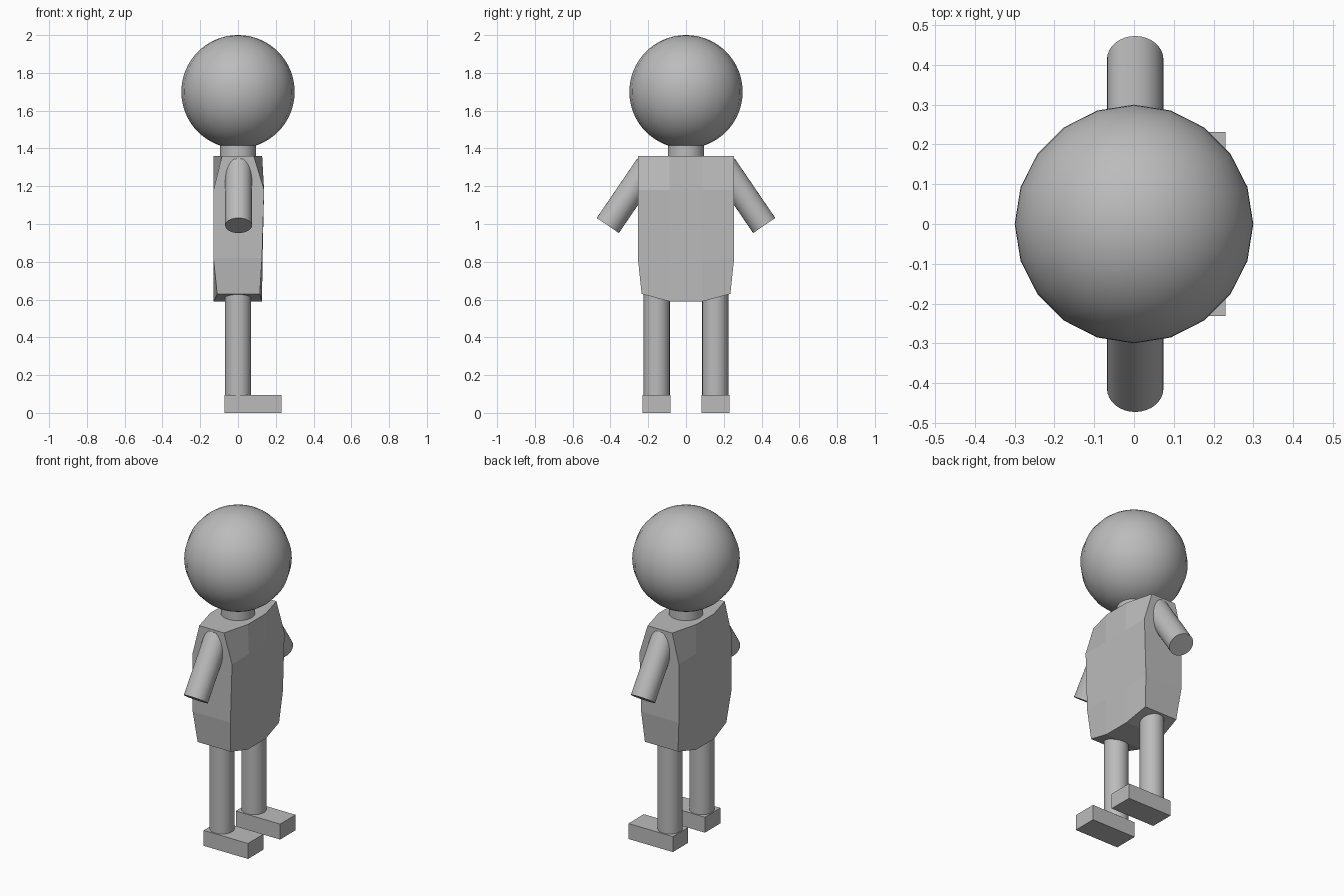
import bpy, bmesh
from mathutils import Vector

cube = bpy.data.objects.get("Cube")
if cube:
    bpy.data.objects.remove(cube, do_unlink=True)

GREY = (0.5, 0.5, 0.5, 1)
grey = bpy.data.materials.new("plain_grey")
grey.use_nodes = True
grey.diffuse_color = GREY
grey.node_tree.nodes["Principled BSDF"].inputs["Base Color"].default_value = GREY


def finish(obj, name, smooth=False):
    obj.name = name
    obj.data.materials.append(grey)
    if smooth:
        bpy.ops.object.shade_smooth_by_angle()
    return obj


def rod(name, start, end, radius):
    """Smooth capped cylinder between two points."""
    start, end = Vector(start), Vector(end)
    axis = end - start
    bpy.ops.mesh.primitive_cylinder_add(
        vertices=32, radius=radius, depth=axis.length, location=(start + end) / 2,
        rotation=axis.to_track_quat("Z", "Y").to_euler())
    return finish(bpy.context.object, name, True)


def box(name, low, high):
    low, high = Vector(low), Vector(high)
    bpy.ops.mesh.primitive_cube_add(size=1, location=(low + high) / 2)
    obj = bpy.context.object
    obj.scale = high - low
    return finish(obj, name)


# Torso: stacked eight-point rings, narrowed at the shoulders and hips
# each row: outer y, outer z, inner z, outer back x, outer front x, inner back x, inner front x
rows = [
    (0.235, 0.63, 0.59, -0.11, 0.115, -0.13, 0.127),
    (0.255, 0.82, 0.82, -0.13, 0.127, -0.13, 0.13),
    (0.255, 1.18, 1.18, -0.13, 0.138, -0.13, 0.135),
    (0.255, 1.36, 1.36, -0.085, 0.083, -0.13, 0.128),
]
INNER_Y = 0.087
bm = bmesh.new()
rings = []
for y, zo, zi, back_o, front_o, back_i, front_i in rows:
    points = [(front_o, -y, zo), (front_i, -INNER_Y, zi), (front_i, INNER_Y, zi), (front_o, y, zo),
              (back_o, y, zo), (back_i, INNER_Y, zi), (back_i, -INNER_Y, zi), (back_o, -y, zo)]
    rings.append([bm.verts.new(p) for p in points])
for a, b in zip(rings, rings[1:]):
    for i in range(8):
        j = (i + 1) % 8
        bm.faces.new((a[i], a[j], b[j], b[i]))
for ring in (rings[0], rings[-1]):
    for i in range(3):
        bm.faces.new((ring[i], ring[i + 1], ring[6 - i], ring[7 - i]))
bmesh.ops.recalc_face_normals(bm, faces=bm.faces)
mesh = bpy.data.meshes.new("torso")
bm.to_mesh(mesh)
bm.free()
torso = bpy.data.objects.new("torso", mesh)
bpy.context.collection.objects.link(torso)
finish(torso, "torso")

# Head and neck
bpy.ops.mesh.primitive_uv_sphere_add(segments=20, ring_count=32, radius=0.3, location=(0, 0, 1.7))
finish(bpy.context.object, "head", True)
rod("neck", (0, 0, 1.34), (0, 0, 1.45), 0.095)

# Arms, legs and feet on both sides; the toes point along +x
for side, y in (("right", -1), ("left", 1)):
    rod(side + "_arm", (0.003, y * 0.2, 1.306), (0.003, y * 0.414, 0.992), 0.071)
    rod(side + "_leg", (0, y * 0.155, 0.09), (0, y * 0.155, 0.66), 0.069)
    box(side + "_foot", (-0.072, y * 0.156 - 0.075, 0), (0.23, y * 0.156 + 0.075, 0.095))
